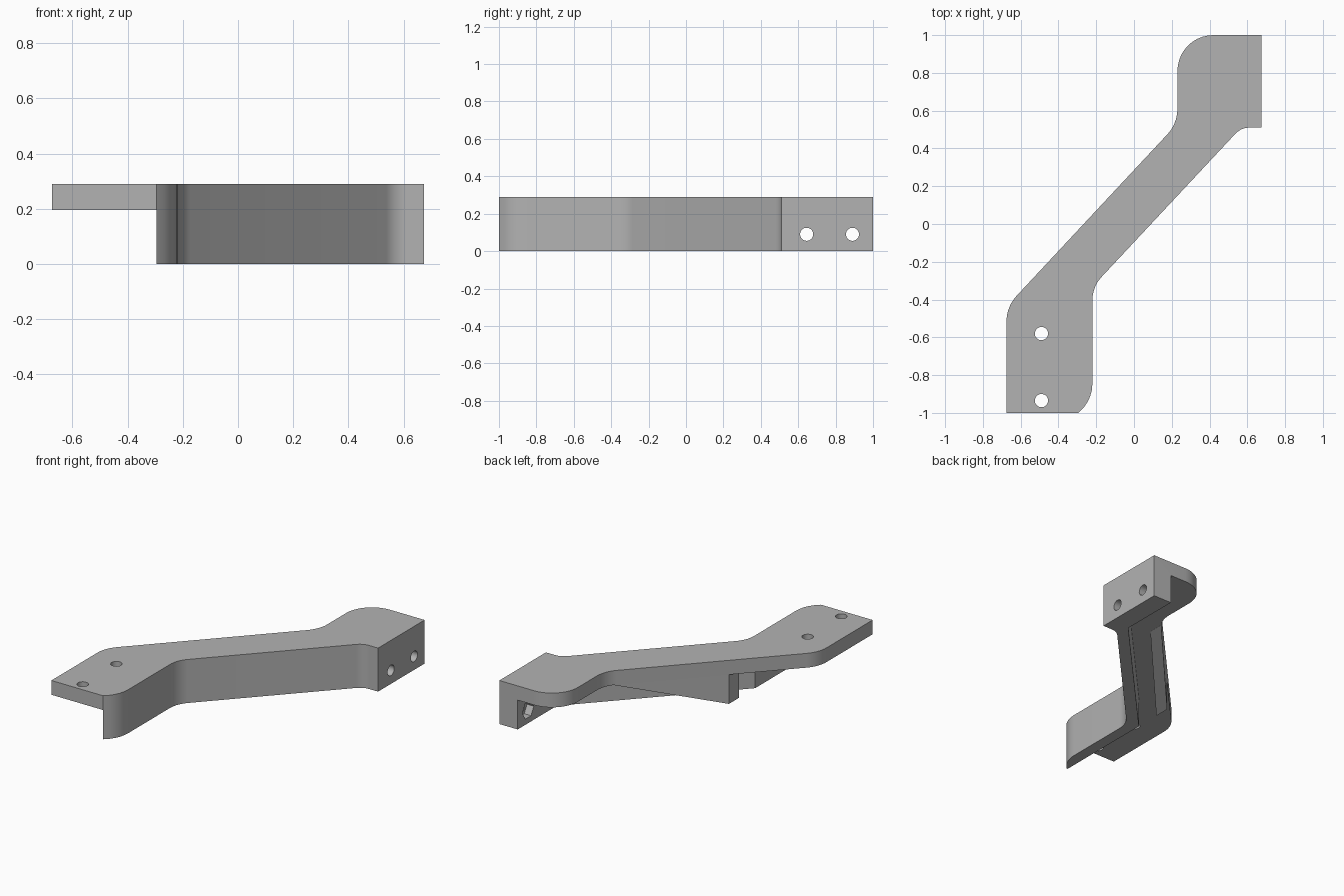
import bpy, bmesh
from math import cos, sin, tan, radians, pi
from mathutils import Vector, Matrix

cube = bpy.data.objects.get("Cube")
if cube:
    bpy.data.objects.remove(cube, do_unlink=True)

HEIGHT, PLATE_Z = 0.29, 0.195   # overall height, underside of the top plate
HOLE_R = 0.035

grey = bpy.data.materials.new("plain_grey")
grey.use_nodes = True
grey.diffuse_color = (0.45, 0.45, 0.45, 1)
grey.node_tree.nodes["Principled BSDF"].inputs["Base Color"].default_value = (0.45, 0.45, 0.45, 1)


def add_object(name, bm):
    bmesh.ops.recalc_face_normals(bm, faces=bm.faces)
    mesh = bpy.data.meshes.new(name)
    bm.to_mesh(mesh)
    bm.free()
    mesh.materials.append(grey)
    obj = bpy.data.objects.new(name, mesh)
    bpy.context.collection.objects.link(obj)
    return obj


def prism(name, points, bottoms, top):
    """Plan outline raised to a flat top; each point has its own bottom height."""
    bm = bmesh.new()
    low = [bm.verts.new((x, y, z)) for (x, y), z in zip(points, bottoms)]
    high = [bm.verts.new((x, y, top)) for x, y in points]
    bm.faces.new(low)
    bm.faces.new(high)
    n = len(points)
    for i in range(n):
        j = (i + 1) % n
        bm.faces.new((low[i], low[j], high[j], high[i]))
    return add_object(name, bm)


def fillet(prev, corner, nxt, radius, steps=10):
    """Arc of points that rounds a corner."""
    p, c, n = Vector(prev), Vector(corner), Vector(nxt)
    a, b = (p - c).normalized(), (n - c).normalized()
    half = a.angle(b) / 2
    centre = c + (a + b).normalized() * (radius / sin(half))
    start = c + a * (radius / tan(half)) - centre
    end = c + b * (radius / tan(half)) - centre
    sweep = start.angle_signed(end)
    pts = []
    for i in range(steps + 1):
        t = -sweep * i / steps
        pts.append((centre.x + start.x * cos(t) - start.y * sin(t),
                    centre.y + start.x * sin(t) + start.y * cos(t)))
    return pts


def drill(name, location, radius, depth, axis, sides):
    bm = bmesh.new()
    turn = Matrix.Rotation(pi / 2, 4, 'Y') if axis == 'X' else Matrix()
    bmesh.ops.create_cone(bm, cap_ends=True, segments=sides, radius1=radius, radius2=radius,
                          depth=depth, matrix=Matrix.Translation(location) @ turn)
    return add_object(name, bm)


def cut(obj, cutter):
    cutter.hide_render = True
    mod = obj.modifiers.new("cut", 'BOOLEAN')
    mod.operation, mod.solver, mod.object = 'DIFFERENCE', 'EXACT', cutter
    bpy.context.view_layer.objects.active = obj
    bpy.ops.object.modifier_apply(modifier=mod.name)
    bpy.data.objects.remove(cutter, do_unlink=True)


# Plan outline, anticlockwise; a zero radius keeps the corner sharp
corners = [((-0.22, -0.332), 0.18), ((0.567, 0.51), 0.1), ((0.675, 0.51), 0),
           ((0.675, 1), 0), ((0.23, 1), 0.19), ((0.23, 0.532), 0.2),
           ((-0.675, -0.4375), 0.2), ((-0.675, -1), 0)]
outline = [(-0.42 + 0.2 * cos(radians(t)), -0.844 + 0.2 * sin(radians(t)))
           for t in (-51.2, -40, -30, -20, -10, 0)]
for i, (corner, radius) in enumerate(corners):
    if radius:
        before = corners[i - 1][0] if i else outline[-1]
        outline += fillet(before, corner, corners[i + 1][0], radius)
    else:
        outline.append(corner)

# Body: full-height block hollowed from below, leaving top plate and side wall
body = prism("bracket_body", outline, [0] * len(outline), HEIGHT)
hollow = [(0.54, 1.2), (-0.9, 1.2), (-0.9, -1.2), (-0.296, -1.2), (-0.296, -0.305), (0.54, 0.588)]
cut(body, prism("hollow_cutter", hollow, [-0.1] * len(hollow), PLATE_Z))

# Screw holes through the plate, and through the end wall with hexagonal nut pockets
for y in (-0.58, -0.935):
    cut(body, drill("plate_hole_cutter", (-0.49, y, 0.25), HOLE_R, 0.4, 'Z', 32))
for y in (0.645, 0.89):
    cut(body, drill("wall_hole_cutter", (0.62, y, 0.09), HOLE_R, 0.3, 'X', 32))
    cut(body, drill("nut_pocket_cutter", (0.54, y, 0.09), 0.06, 0.1, 'X', 6))

# Tapered rib under the back edge of the arm
def back_edge(x):
    return -0.4375 + (x + 0.675) * 0.9695 / 0.905

deep, shallow = -0.295, 0.19
rib_plan = [(deep, back_edge(deep)), (deep, back_edge(deep) - 0.105),
            (shallow, back_edge(shallow) - 0.105), (shallow, back_edge(shallow))]
rib = prism("stiffening_rib", rib_plan, [0, 0, PLATE_Z - 0.001, PLATE_Z - 0.001], PLATE_Z)

# Smooth the rounded corners, keep the edges sharp
bpy.ops.object.select_all(action='DESELECT')
body.select_set(True)
bpy.context.view_layer.objects.active = body
bpy.ops.object.shade_smooth_by_angle(angle=radians(30))
